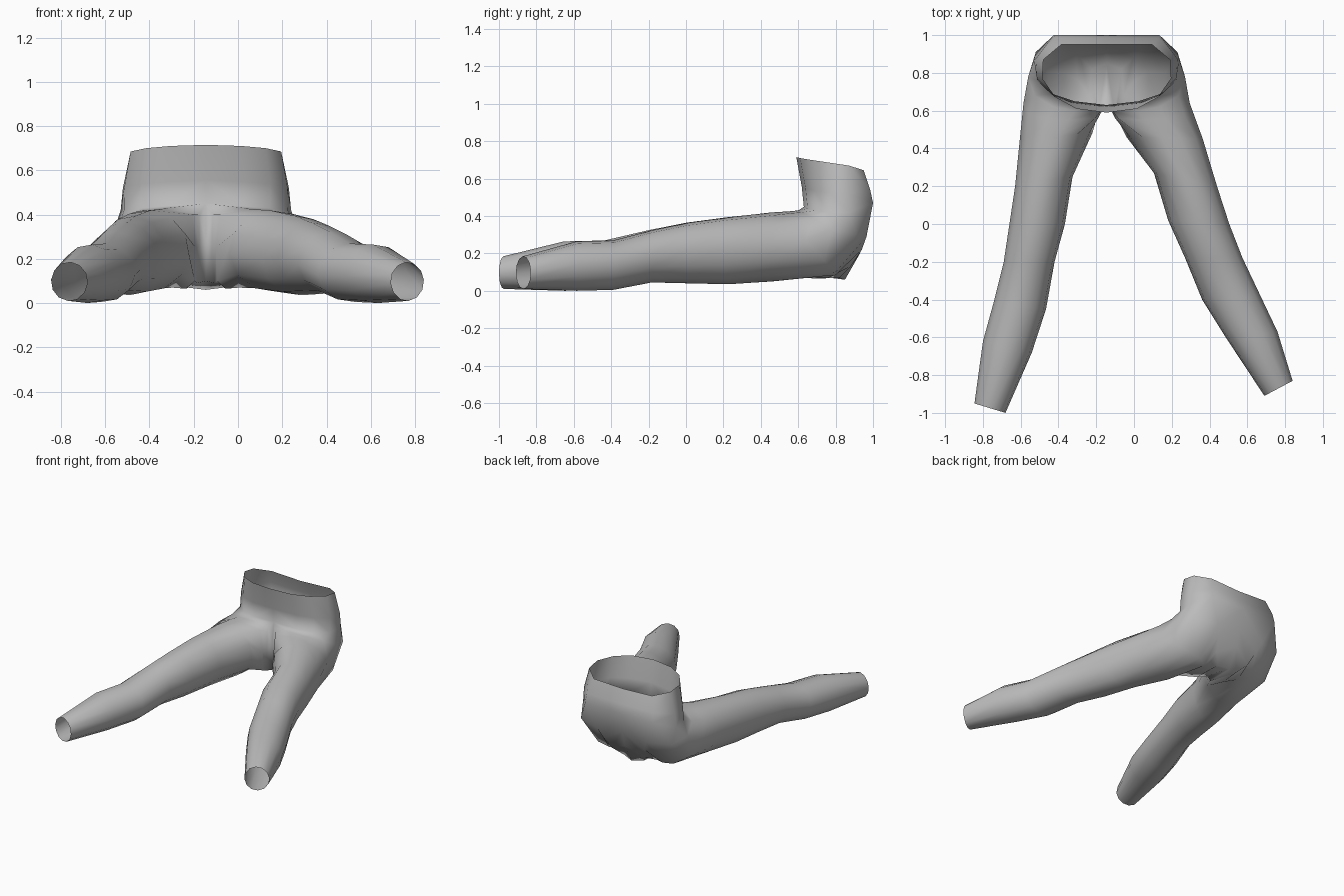
import bpy
import bmesh
import math
from mathutils import Vector

default_cube = bpy.data.objects.get("Cube")
if default_cube:
    bpy.data.objects.remove(default_cube, do_unlink=True)

CENTRE = -0.145   # x of the middle seam
SIDES = 12        # points around each leg

# Half rings run from the front seam round the hip to the back seam:
# (distance from the seam, y, z)
waist_edge = [(0, .59, .715), (.16, .61, .71), (.27, .67, .7), (.34, .77, .685),
              (.335, .87, .67), (.24, .95, .645), (0, .95, .635)]
hip_line = [(0, .63, .45), (.17, .65, .44), (.29, .69, .43), (.37, .76, .42),
            (.385, .87, .42), (.28, 1, .47), (0, 1, .47)]

# Seam under the body, from the back round to the front
crotch_seam = [(0, .965, .32), (0, .93, .2), (0, .85, .06), (0, .62, .1), (0, .61, .28)]

# Full rings where the seat turns forward into the thigh
seat_ring = [(.03, .6, .4), (.17, .6, .43), (.28, .62, .42), (.38, .68, .39),
             (.415, .78, .33), (.375, .91, .3), (.2, .965, .29), (.17, .94, .22),
             (.14, .88, .13), (.08, .82, .07), (.04, .6, .09), (.03, .59, .26)]
thigh_ring = [(.06, .56, .4), (.2, .55, .425), (.31, .56, .415), (.41, .58, .37),
              (.44, .64, .27), (.41, .74, .16), (.31, .8, .1), (.22, .8, .085),
              (.15, .76, .07), (.09, .68, .065), (.05, .57, .1), (.045, .56, .25)]

# Leg sections: outer edge (x, y) and inner edge (x, y)
right_leg = [((-.605, .45), (-.22, .48)), ((-.63, .2), (-.325, .25)),
             ((-.66, 0), (-.365, 0)), ((-.69, -.2), (-.42, -.2)),
             ((-.745, -.42), (-.465, -.45)), ((-.8, -.62), (-.54, -.68)),
             ((-.845, -.95), (-.68, -1))]
left_leg = [((.365, .45), (-.04, .46)), ((.44, .2), (.105, .27)),
            ((.505, 0), (.18, .02)), ((.575, -.18), (.27, -.18)),
            ((.67, -.38), (.36, -.4)), ((.76, -.57), (.485, -.6)),
            ((.84, -.83), (.69, -.91))]
# Bottom and top height of each section
leg_heights = [(.05, .42), (.035, .395), (.04, .365), (.045, .325),
               (.005, .27), (0, .265), (.01, .185)]


def place(points, side):
    """Put seam-relative points on one side of the body."""
    return [Vector((CENTRE + side * d, y, z)) for d, y, z in points]


def leg_ring(outer, inner, heights):
    """Oval section, starting at the inner top and going over to the outside."""
    outer, inner = Vector((*outer, 0)), Vector((*inner, 0))
    middle, reach = (outer + inner) / 2, (outer - inner) / 2
    low, high = heights
    ring = []
    for k in range(SIDES):
        angle = math.radians(125) - k * math.tau / SIDES
        point = middle + reach * math.cos(angle)
        point.z = (low + high) / 2 + (high - low) / 2 * math.sin(angle)
        ring.append(point)
    return ring


def bridge(bm, first, second, closed):
    """Join two rows of vertices with quads."""
    count = len(first)
    for i in range(count if closed else count - 1):
        j = (i + 1) % count
        bm.faces.new((first[i], first[j], second[j], second[i]))


bm = bmesh.new()


def add_row(points):
    return [bm.verts.new(p) for p in points]


for side, sections in ((-1, right_leg), (1, left_leg)):
    # Waistband half, bulging slightly between its edge and the hips
    top, hip = place(waist_edge, side), place(hip_line, side)
    middle = [a.lerp(b, .6) + Vector((side * .01 if 0 < i < len(top) - 1 else 0, .005, 0))
              for i, (a, b) in enumerate(zip(top, hip))]
    rows = [add_row(row) for row in (top, middle, hip)]
    for upper, lower in zip(rows, rows[1:]):
        bridge(bm, upper, lower, closed=False)

    # Seat, thigh and leg down to the open cuff
    loops = [rows[-1] + add_row(place(crotch_seam, side))]
    loops += [add_row(place(ring, side)) for ring in (seat_ring, thigh_ring)]
    loops += [add_row(leg_ring(outer, inner, heights))
              for (outer, inner), heights in zip(sections, leg_heights)]
    for near, far in zip(loops, loops[1:]):
        bridge(bm, near, far, closed=True)

# Sew both halves together along the middle seam
bmesh.ops.remove_doubles(bm, verts=bm.verts, dist=.0005)
bmesh.ops.recalc_face_normals(bm, faces=bm.faces)
# Make sure the back of the hips faces outward
back_face = max(bm.faces, key=lambda f: f.calc_center_median().y)
if back_face.normal.y < 0:
    bmesh.ops.reverse_faces(bm, faces=bm.faces)
for face in bm.faces:
    face.smooth = True

mesh = bpy.data.meshes.new("trousers")
bm.to_mesh(mesh)
bm.free()
trousers = bpy.data.objects.new("trousers", mesh)
bpy.context.collection.objects.link(trousers)

# Plain grey cloth
grey = (.5, .5, .5, 1)
cloth = bpy.data.materials.new("grey cloth")
cloth.use_nodes = True
cloth.diffuse_color = grey
shader = next(n for n in cloth.node_tree.nodes if n.type == 'BSDF_PRINCIPLED')
shader.inputs["Base Color"].default_value = grey
shader.inputs["Roughness"].default_value = .8
mesh.materials.append(cloth)
